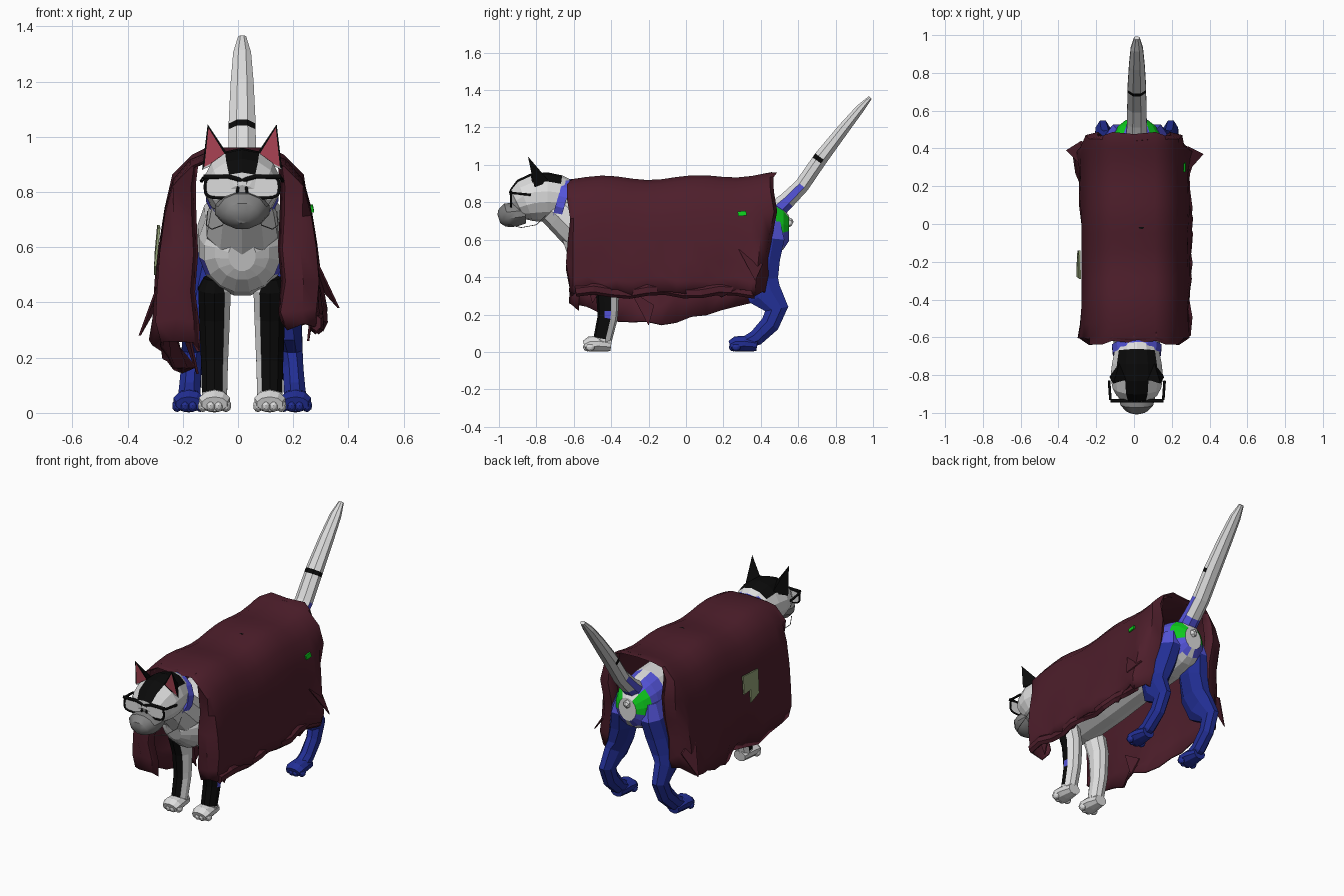
import bpy, bmesh, math, random
from mathutils import Vector

random.seed(4)
if "Cube" in bpy.data.objects:
    bpy.data.objects.remove(bpy.data.objects["Cube"])
CX = 0.015  # centre line of the animal


def material(name, r, g, b):
    m = bpy.data.materials.new(name)
    m.use_nodes = True
    m.diffuse_color = (r, g, b, 1)
    m.node_tree.nodes["Principled BSDF"].inputs["Base Color"].default_value = (r, g, b, 1)
    return m


fur = material("pale fur", 0.72, 0.72, 0.72)
black = material("black", 0.003, 0.003, 0.003)
maroon = material("maroon cloth", 0.075, 0.013, 0.024)
blue = material("deep blue", 0.016, 0.028, 0.3)
violet = material("bright violet", 0.09, 0.09, 0.7)
green = material("bright green", 0.004, 0.6, 0.012)
pink = material("ear pink", 0.5, 0.07, 0.11)
grey = material("mask grey", 0.23, 0.23, 0.23)
olive = material("olive patch", 0.3, 0.37, 0.19)


def finish(name, bm, mats, rule=None, smooth=False):
    bmesh.ops.recalc_face_normals(bm, faces=bm.faces[:])
    bm.normal_update()
    if rule:
        for f in bm.faces:
            f.material_index = int(rule(f.calc_center_median(), f.normal))
    me = bpy.data.meshes.new(name)
    bm.to_mesh(me)
    bm.free()
    for m in mats:
        me.materials.append(m)
    ob = bpy.data.objects.new(name, me)
    bpy.context.collection.objects.link(ob)
    if smooth:
        bpy.ops.object.select_all(action="DESELECT")
        ob.select_set(True)
        bpy.context.view_layer.objects.active = ob
        bpy.ops.object.shade_smooth_by_angle(angle=math.radians(35))
    return ob


def sweep(name, pts, mats, rule=None, sides=8, side=1, smooth=False):
    """Loft rings (x, y, z, half width, half depth); x is measured from the centre line."""
    bm = bmesh.new()
    path = [Vector((CX + side * p[0], p[1], p[2])) for p in pts]
    rings = []
    for i, p in enumerate(pts):
        t = path[min(i + 1, len(pts) - 1)] - path[max(i - 1, 0)]
        up = Vector((1, 0, 0)).cross(t).normalized()
        ring = []
        for k in range(sides):
            a = math.tau * (k + 0.5) / sides
            ring.append(bm.verts.new(path[i] + Vector((p[3] * math.cos(a), 0, 0)) + up * p[4] * math.sin(a)))
        rings.append(ring)
    for a, b in zip(rings, rings[1:]):
        for k in range(sides):
            j = (k + 1) % sides
            bm.faces.new((a[k], a[j], b[j], b[k]))
    bm.faces.new(rings[0])
    bm.faces.new(rings[-1])
    return finish(name, bm, mats, rule, smooth)


def plate(name, pts, depth, mat):
    """Thin polygon pushed out along the depth vector."""
    bm = bmesh.new()
    f = bm.faces.new([bm.verts.new(p) for p in pts])
    g = bmesh.ops.extrude_face_region(bm, geom=[f])
    bmesh.ops.translate(bm, vec=depth, verts=[v for v in g["geom"] if isinstance(v, bmesh.types.BMVert)])
    return finish(name, bm, [mat])


def wire(name, pts, radius, mat, cyclic=False):
    cu = bpy.data.curves.new(name, "CURVE")
    cu.dimensions = "3D"
    cu.bevel_depth = radius
    cu.bevel_resolution = 1
    sp = cu.splines.new("POLY")
    sp.points.add(len(pts) - 1)
    for q, p in zip(sp.points, pts):
        q.co = (*p, 1)
    sp.use_cyclic_u = cyclic
    cu.materials.append(mat)
    ob = bpy.data.objects.new(name, cu)
    bpy.context.collection.objects.link(ob)


# Body, with a painted rump
def body_paint(c, n):
    dx = abs(c.x - CX)
    if c.y > 0.38:
        if dx > 0.035 and .66 < c.z < .75:
            return 2 if c.y > .46 else 1
        return dx > 0.03 and (c.z > .75 or .55 < c.z < .64)
    return c.y < -0.42 and dx > 0.13 and .47 < c.z < .58


sweep("body", [(0, -.65, .57, .05, .06), (0, -.62, .58, .1, .1), (0, -.57, .58, .14, .145),
               (0, -.46, .6, .16, .18), (0, -.2, .64, .165, .2), (0, .15, .66, .15, .18),
               (0, .36, .66, .14, .17), (0, .43, .66, .135, .155), (0, .48, .66, .125, .14),
               (0, .52, .66, .1, .115), (0, .55, .66, .06, .07)],
      [fur, violet, green], body_paint, sides=16)
sweep("neck", [(0, -.74, .81, .1, .1), (0, -.66, .75, .12, .115), (0, -.58, .67, .135, .12),
               (0, -.5, .63, .13, .09)], [fur], sides=10)
sweep("collar", [(0, -.69, .808, .13, .128), (0, -.645, .795, .135, .132)], [violet], sides=14)
sweep("rump_bump", [(0, .52, .7, .025, .03), (0, .56, .69, .02, .024), (0, .57, .685, .01, .012)], [fur], sides=6)


# Head with a dark crown and forehead stripe
def head_paint(c, n):
    dx = abs(c.x - CX)
    return c.y < -.68 and n.z > 0.25 and ((c.y > -0.83 and dx < 0.1) or (dx < 0.05 and c.z > 0.84))


sweep("head", [(0, -.61, .81, .09, .1), (0, -.68, .825, .122, .12), (0, -.74, .83, .135, .13),
               (0, -.81, .825, .142, .13), (0, -.86, .81, .132, .118), (0, -.9, .79, .11, .09),
               (0, -.92, .78, .06, .05)], [fur, black], head_paint, sides=14)
sweep("face_mask", [(0, -.86, .74, .09, .055), (0, -.91, .735, .102, .066), (0, -.955, .73, .09, .068),
                    (0, -.985, .715, .06, .05), (0, -1.0, .71, .025, .025)], [grey], sides=12, smooth=True)


# Ears, each a leaning pyramid with an inset inner face
def ear(name, s):
    bm = bmesh.new()
    inner, outer, back, tip = [bm.verts.new((CX + s * x, y, z)) for x, y, z in
                               ((.045, -.82, .925), (.145, -.81, .88), (.09, -.73, .91), (.125, -.845, 1.045))]
    front = bm.faces.new((inner, outer, tip))
    for tri in ((outer, back, tip), (back, inner, tip), (inner, back, outer)):
        bm.faces.new(tri)
    bmesh.ops.recalc_face_normals(bm, faces=bm.faces[:])
    rim = bmesh.ops.inset_individual(bm, faces=[front], thickness=0.014)["faces"]
    front.material_index = 1
    for f in rim:
        f.material_index = 2 if f.calc_center_median().z < .94 else 0
    finish(name, bm, [black, pink, fur])


for s, label in ((1, "left"), (-1, "right")):
    ear(label + "_ear", s)

    # Glasses: rounded rims, pale lenses and arms
    rim = []
    for k in range(16):
        a = math.tau * k / 16
        c, d = math.cos(a), math.sin(a)
        rim.append((CX + s * .075 + .06 * math.copysign(abs(c) ** .6, c), -.935,
                    .818 + .04 * math.copysign(abs(d) ** .6, d)))
    wire(label + "_glasses_rim", rim, 0.006, black, True)
    plate(label + "_lens", rim, (0, .004, 0), fur)
    wire(label + "_brow_bar", [(CX, -.935, .842), (CX + s * .05, -.937, .856),
                               (CX + s * .14, -.935, .855)], 0.009, black)
    wire(label + "_glasses_arm", [(CX + s * .14, -.93, .85), (CX + s * .147, -.83, .84)], 0.007, black)
    wire(label + "_mask_loop", [(CX + s * .07, -.95, .68), (CX + s * .11, -.88, .665),
                                (CX + s * .13, -.8, .68), (CX + s * .125, -.75, .73)], 0.002, grey)

    # Front legs: dark in front and outside, pale behind and inside, one violet spot
    def leg_paint(c, n):
        if s > 0 and .18 < c.z < .22 and n.x > .9:
            return 2
        return c.z > .08 and n.y < .3 and n.x * s > -.7

    sweep(label + "_front_leg", [(.1, -.46, .49, .04, .045), (.1, -.45, .45, .062, .07), (.1, -.42, .34, .058, .064),
                                 (.1, -.418, .22, .053, .056), (.1, -.42, .18, .051, .054),
                                 (.1, -.445, .07, .048, .05), (.1, -.45, .03, .045, .045)],
          [fur, black, violet], leg_paint, sides=10, side=s)
    sweep(label + "_hind_leg", [(.09, .43, .7, .045, .08), (.1, .425, .61, .07, .11), (.12, .41, .5, .075, .1),
                                (.15, .395, .39, .065, .105), (.17, .42, .31, .05, .1), (.18, .485, .23, .042, .068),
                                (.185, .45, .15, .04, .055), (.19, .375, .075, .042, .046),
                                (.193, .3, .04, .045, .036)],
          [blue, violet], lambda c, n: c.z > .62, side=s)

    # Paws with four toes each
    for part, x, y, mat in (("front", .1, -.485, fur), ("hind", .193, .295, blue)):
        sweep(f"{label}_{part}_paw", [(x, y + .085, .036, .04, .032), (x, y + .02, .044, .054, .043),
                                      (x, y - .03, .042, .059, .041), (x, y - .058, .032, .048, .028)],
              [mat], side=s, sides=10)
        for k in range(4):
            bm = bmesh.new()
            bmesh.ops.create_icosphere(bm, subdivisions=2, radius=.021)
            bmesh.ops.scale(bm, vec=(.9, 1.2, 1.1), verts=bm.verts)
            off = (k - 1.5) * .028
            bmesh.ops.translate(bm, verts=bm.verts, vec=(CX + s * x + off, y - .048 + abs(off) * .5, .026))
            finish(f"{label}_{part}_toe", bm, [mat])


# Tail with a dark band and violet root
def tail_paint(c, n):
    if c.y < .6:
        return 2 if n.z < .3 else 0
    return abs(.59 * c.y + .8 * c.z - 1.25) < .015 and n.y < .3


sweep("tail", [(0, .45, .73, .06, .06), (0, .54, .81, .057, .048), (0, .62, .89, .055, .043),
               (0, .708, 1.018, .053, .042), (0, .722, 1.038, .053, .042), (0, .84, 1.19, .045, .034),
               (0, .93, 1.3, .035, .025), (0, .985, 1.36, .016, .012)], [fur, black, violet], tail_paint)

# Draped cape: cross-section from spine to hem, swept along the back with turned-in ends
HALF = [(0, .925), (.11, .925), (.17, .9), (.23, .83), (.26, .72), (.277, .6), (.285, .48), (.287, .38), (.29, .31)]
ROWS = [(-.58, .155), (-.615, .17), (-.625, .23), (-.6, 1)]
ROWS += [(-.53 + .08 * i, 1) for i in range(12)]
ROWS += [(.41, 1), (.455, .25), (.47, .19), (.44, .155)]


def cape_point(i, y, limit, side):
    x, z = HALF[i]
    low = max(0, (i - 4) / 4)
    z += .012 * math.sin(y * 13 + 1) * (1 - low) + max(0, y) * .05 * (1 - low)
    x += .008 * math.sin(y * 17 + i) * low
    if side < 0:  # the right hem hangs lower, and tucks under
        z -= low * max(0, .17 - .24 * abs(y + .2))
        x -= low * low * max(0, .12 - .33 * abs(y + .22))
    if limit >= 1 and .3 < y:  # flared rear corners
        x += .02 * low
    if limit < 1:
        x = min(x, limit) + .006 * math.sin(i * 2.3)
        y += .012 * math.sin(i * 1.9)
    if y > .38:
        y -= .05 * low
    if i >= 7:
        z += random.uniform(-.02, .025)
        x += random.uniform(-.012, .015)
    return (side * x, y, z)


bm = bmesh.new()
n = len(HALF)
grid = [[bm.verts.new(cape_point(abs(i), y, lim, -1 if i < 0 else 1)) for i in range(1 - n, n)] for y, lim in ROWS]
for a, b in zip(grid, grid[1:]):
    for k in range(len(a) - 1):
        bm.faces.new((a[k], a[k + 1], b[k + 1], b[k]))
cape = finish("cape", bm, [maroon], smooth=True)
mod = cape.modifiers.new("cloth thickness", "SOLIDIFY")
mod.thickness = .012
mod.offset = 0

# Rolled hem on the left side, and ragged tips at the corners
sweep("left_hem_roll", [(.268 + .01 * math.sin(k * 2), -.59 + .096 * k, .325 + .012 * math.sin(k * 1.7), .02, .03)
                        for k in range(11)], [maroon], sides=6)
for tip, base in (((-.36, .39, .28), (-.28, .31, .42)), ((.36, .37, .38), (.28, .28, .47)),
                  ((-.15, -.2, .14), (-.19, -.3, .25)), ((.25, -.5, .26), (.27, -.56, .38))):
    bx, by, bz = base
    plate("cape_tip", [(bx, by, bz + .08), tip, (bx, by + .13, bz)], (.008, 0, 0), maroon)

# Cloth patches and a worn spot
plate("olive_patch", [(-.281, -.29, .67), (-.284, -.14, .68), (-.291, -.14, .57), (-.293, -.2, .58),
                      (-.296, -.2, .5), (-.295, -.28, .53)], (-.009, 0, 0), olive)
plate("green_patch", [(.262, .275, .75), (.262, .32, .755), (.267, .325, .73), (.267, .28, .725)],
      (.009, 0, 0), green)
plate("worn_spot", [(.04 + .02 * math.cos(k), -.01 + .018 * math.sin(k), .93) for k in range(6)],
      (0, 0, .009), black)
